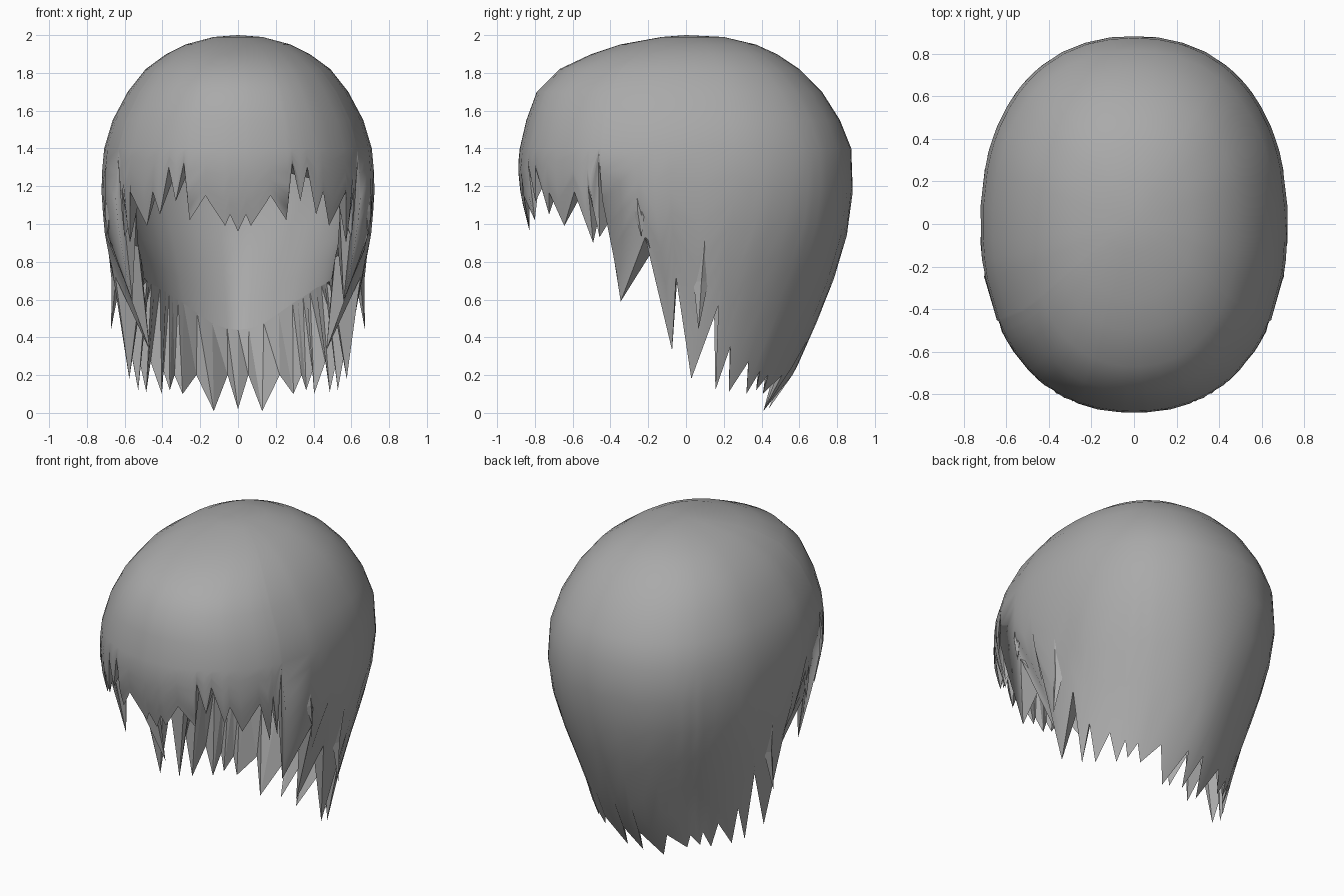
import bpy, bmesh, math
from mathutils import Vector

cube = bpy.data.objects.get("Cube")
if cube:
    bpy.data.objects.remove(cube, do_unlink=True)

mat = bpy.data.materials.new("hair grey")
mat.use_nodes = True
grey = (0.4, 0.4, 0.4, 1)
mat.diffuse_color = grey
mat.node_tree.nodes["Principled BSDF"].inputs["Base Color"].default_value = grey

# Head sections: height, half width, front depth, back depth
SECTIONS = [(2, 0, 0, 0), (1.99, .13, .13, .2), (1.95, .28, .35, .37), (1.9, .38, .5, .48),
            (1.82, .49, .67, .6), (1.7, .585, .79, .72), (1.55, .665, .845, .815),
            (1.4, .71, .88, .875), (1.3, .72, .89, .888), (1.15, .725, .875, .882),
            (.93, .705, .82, .85), (.7, .66, .77, .78), (.45, .605, .74, .68),
            (.16, .575, .7, .55), (0, .54, .66, .42)]
# Jagged hem from back to front: angle, height (tips and notches alternate)
HEM = [(0, .02), (7, .2), (16, .01), (25, .2), (34, .1), (38, .2), (42, .12), (45, .22),
       (48, .1), (54, .27), (61, .11), (66, .35), (70, .12), (75.5, .57), (86, .18),
       (94, .72), (99, .33), (104, .93), (118, .59), (119, 1.34), (122.5, .93),
       (123.5, 1.2), (126, .9), (130, 1.17), (139, .99), (144, 1.17), (147, 1.05),
       (152, 1.3), (155.5, 1.12), (159, 1.32), (161, 1.02), (168.5, 1.15), (175.5, .99),
       (177.5, 1.05), (180, .96)]
# Rim of the inner wall: angle, height
RIM = [(0, .44), (12, .45), (34, .58), (53, .66), (90, .72), (110, .95), (130, 1.2), (180, 1.32)]
# Inward curl of the cheek strands: angle, scale at the tip
CURL = [(0, 1), (92, 1), (99, .8), (104, 1), (180, 1)]
# Roundness of the sections: height, exponent (low sections are more pointed)
ROUND = [(.3, 1.12), (1.1, .89), (2, .9)]
SHOULDER = 1.4
INNER = .94


def lerp_table(table, key):
    """Interpolate the values of a table sorted by its first column."""
    rows = sorted(table)
    for a, b in zip(rows, rows[1:]):
        if key <= b[0]:
            t = max(0, (key - a[0]) / (b[0] - a[0]))
            return [p + (q - p) * t for p, q in zip(a[1:], b[1:])]
    return rows[-1][1:]


def surface(angle, z, scale=1.0):
    """Point on the head shape; angle runs from the back through +x to the front."""
    w, f, b = lerp_table(SECTIONS, z)
    power = lerp_table(ROUND, z)[0]
    s, c = math.sin(math.radians(angle)), math.cos(math.radians(angle))
    x = math.copysign(abs(s) ** power, s) * w
    y = math.copysign(abs(c) ** power, c) * (b if c > 0 else f)
    if z > SHOULDER:
        z = SHOULDER + (z - SHOULDER) * scale
    return Vector((x * scale, y * scale, z))


def outer_point(angle, z):
    curl = lerp_table(CURL, min(angle, 360 - angle))[0]
    return surface(angle, z, 1 - (1 - curl) * max(0, (.93 - z) / .6))


def inner_point(angle, z):
    """The inner wall is thicker at the lower sides."""
    low = min(1, max(0, (SHOULDER - z) / .6))
    return surface(angle, z, INNER - .19 * low * abs(math.sin(math.radians(angle))))


def finish(name, bm):
    bmesh.ops.recalc_face_normals(bm, faces=bm.faces)
    mesh = bpy.data.meshes.new(name)
    bm.to_mesh(mesh)
    bm.free()
    mesh.materials.append(mat)
    obj = bpy.data.objects.new(name, mesh)
    bpy.context.collection.objects.link(obj)


# Hair shell: outer skin, faceted underside of the strands, inner wall
def hair_shell():
    bm = bmesh.new()
    hem = HEM + [(360 - a, z) for a, z in HEM[-2:0:-1]]
    dome = [row[0] for row in SECTIONS if 2 > row[0] >= SHOULDER]
    steps = 6
    columns = []
    for a, tip in hem:
        rim = lerp_table(RIM, min(a, 360 - a))[0]
        outer = dome + [SHOULDER + (tip - SHOULDER) * k / steps for k in range(1, steps + 1)]
        inner = [rim + (SHOULDER - rim) * k / steps for k in range(steps)] + dome[::-1]
        pts = [outer_point(a, z) for z in outer] + [inner_point(a, z) for z in inner]
        columns.append([bm.verts.new(p) for p in pts])
    under = len(dome) + steps - 1
    tops = [bm.verts.new(surface(0, 2)), bm.verts.new(surface(0, 2, INNER))]
    for i, left in enumerate(columns):
        right = columns[(i + 1) % len(columns)]
        for k in range(len(left) - 1):
            if k == under:
                for tri in ((left[k], right[k], left[k + 1]), (right[k], right[k + 1], left[k + 1])):
                    bm.faces.new(tri)
            else:
                bm.faces.new((left[k], right[k], right[k + 1], left[k + 1])).smooth = True
        bm.faces.new((tops[0], right[0], left[0])).smooth = True
        bm.faces.new((tops[1], left[-1], right[-1])).smooth = True
    finish("hair_shell", bm)


# Loose lock: slim wedge lying on the hair, pointed at the bottom
def lock(name, angle, width, top, tip, out, tip_scale):
    for side, sign in (("left", 1), ("right", -1)):
        bm = bmesh.new()
        mid = top * .5 + tip * .5
        root = bm.verts.new(surface(sign * angle, top, .99))
        a = bm.verts.new(surface(sign * (angle - width / 2), mid, .985))
        b = bm.verts.new(surface(sign * (angle + width / 2), mid, .985))
        ridge = bm.verts.new(surface(sign * angle, mid, out))
        back = bm.verts.new(surface(sign * angle, mid, .95))
        end = bm.verts.new(surface(sign * angle, tip, tip_scale))
        for p, q in ((a, ridge), (ridge, b), (b, back), (back, a)):
            bm.faces.new((root, p, q))
            bm.faces.new((end, q, p))
        finish(name + "_" + side, bm)


hair_shell()
lock("side_lock", 84, 6, .95, .44, 1.02, 1.12)
lock("temple_lock", 105, 4, 1.2, .93, 1.01, 1.02)
lock("nape_lock", 62, 7, .5, .18, 1.0, .97)
